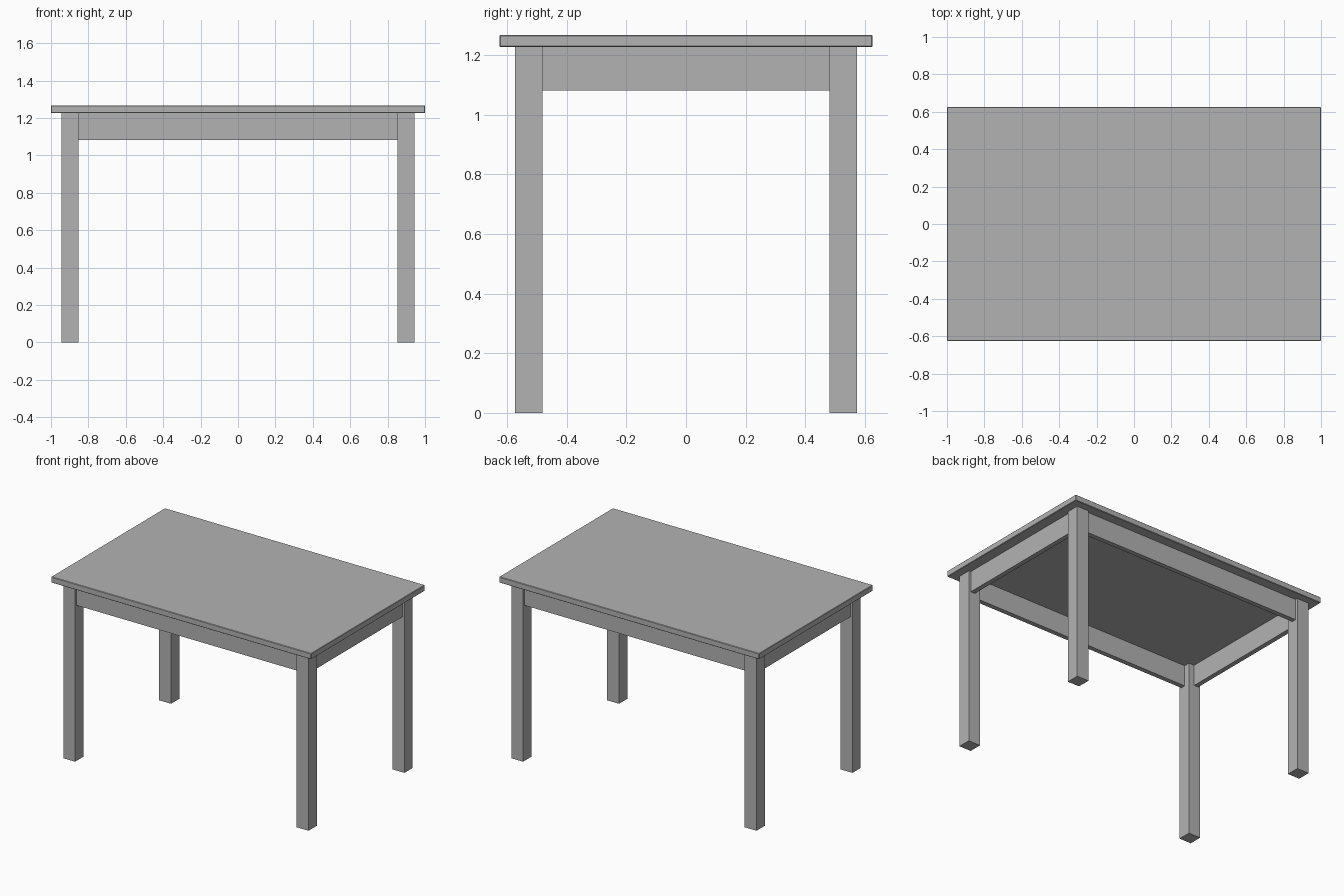
import bpy

cube = bpy.data.objects.get("Cube")
if cube:
    bpy.data.objects.remove(cube, do_unlink=True)

# Main dimensions
LENGTH, DEPTH, HEIGHT = 2.0, 1.25, 1.267
TOP_BOTTOM = 1.226          # underside of the table top
LEG = 0.091                 # square leg width
LEG_X, LEG_Y = 0.898, 0.527 # leg centres
APRON_BOTTOM = 1.081
APRON_THICK = 0.033
APRON_INSET = 0.016         # step back from the outer leg faces

grey = bpy.data.materials.new("plain_grey")
grey.use_nodes = True
colour = (0.45, 0.45, 0.45, 1.0)
grey.diffuse_color = colour
grey.node_tree.nodes["Principled BSDF"].inputs["Base Color"].default_value = colour


def box(name, x, y, z_low, z_high, width, depth, bevel=0.0):
    """Axis-aligned box between two heights."""
    bpy.ops.mesh.primitive_cube_add(size=1, location=(x, y, (z_low + z_high) / 2))
    obj = bpy.context.object
    obj.name = name
    obj.scale = (width, depth, z_high - z_low)
    bpy.ops.object.transform_apply(location=False, rotation=False, scale=True)
    obj.data.materials.append(grey)
    if bevel:
        mod = obj.modifiers.new("edge_chamfer", "BEVEL")
        mod.width = bevel
        mod.segments = 1
    return obj


# Table top with slightly eased edges
box("table_top", 0, 0, TOP_BOTTOM, HEIGHT, LENGTH, DEPTH, bevel=0.003)

# Four square legs
for side, sx in (("left", 1), ("right", -1)):
    for end, sy in (("front", -1), ("back", 1)):
        box(f"{end}_{side}_leg", sx * LEG_X, sy * LEG_Y, 0, TOP_BOTTOM, LEG, LEG)

# Aprons between the legs, set back from their outer faces
offset = LEG / 2 - APRON_INSET - APRON_THICK / 2
for end, sy in (("front", -1), ("back", 1)):
    box(f"{end}_apron", 0, sy * (LEG_Y + offset), APRON_BOTTOM, TOP_BOTTOM,
        2 * LEG_X - LEG, APRON_THICK)
for side, sx in (("left", 1), ("right", -1)):
    box(f"{side}_apron", sx * (LEG_X + offset), 0, APRON_BOTTOM, TOP_BOTTOM,
        APRON_THICK, 2 * LEG_Y - LEG)
